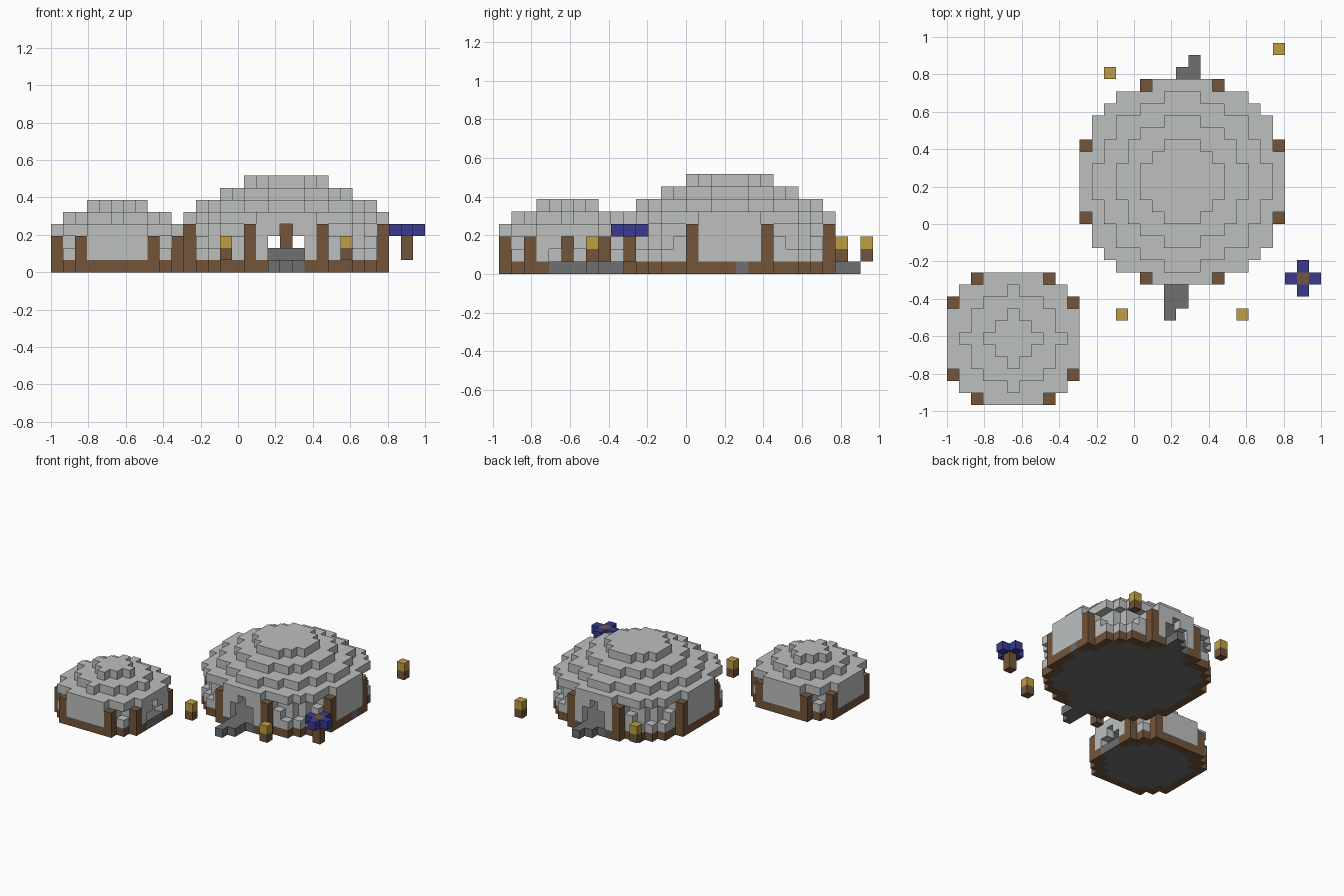
import bpy, bmesh
from mathutils import Vector

if "Cube" in bpy.data.objects:
    bpy.data.objects.remove(bpy.data.objects["Cube"])

V = 2 / 31                                  # block size
ORIGIN = Vector((-1, -15 * V, 0))
SIDES = [Vector(s) for s in ((1, 0, 0), (-1, 0, 0), (0, 1, 0), (0, -1, 0), (0, 0, 1), (0, 0, -1))]


def material(name, rgb):
    m = bpy.data.materials.new(name)
    m.use_nodes = True
    m.diffuse_color = (*rgb, 1)
    m.node_tree.nodes["Principled BSDF"].inputs["Base Color"].default_value = (*rgb, 1)
    return m


PALE = material("pale stone", (0.51, 0.53, 0.53))
DARK = material("dark stone", (0.16, 0.16, 0.16))
WOOD = material("brown wood", (0.17, 0.09, 0.043))
GLOW = material("lamp yellow", (0.52, 0.34, 0.055))
BLUE = material("petal blue", (0.042, 0.042, 0.28))


def blocks(name, cells, mat):
    """Mesh of unit blocks, with only the exposed sides."""
    cells = set(cells)
    bm = bmesh.new()
    for c in cells:
        mid = Vector(c) + Vector((0.5, 0.5, 0.5))
        for n in SIDES:
            if tuple(int(a + b) for a, b in zip(c, n)) in cells:
                continue
            u = Vector((n.y, n.z, n.x))
            w = n.cross(u)
            quad = [mid + (n + u * a + w * b) / 2 for a, b in ((-1, -1), (1, -1), (1, 1), (-1, 1))]
            bm.faces.new([bm.verts.new(ORIGIN + p * V) for p in quad])
    bmesh.ops.remove_doubles(bm, verts=bm.verts, dist=V / 100)
    me = bpy.data.meshes.new(name)
    bm.to_mesh(me)
    bm.free()
    me.materials.append(mat)
    ob = bpy.data.objects.new(name, me)
    bpy.context.collection.objects.link(ob)


def disc(limit, r):
    span = range(-r, r + 1)
    return {(x, y) for x in span for y in span if x * x + y * y <= limit}


def rim(shape):
    return {(x, y) for x, y in shape
            if any((x + a, y + b) not in shape for a, b in ((1, 0), (-1, 0), (0, 1), (0, -1)))}


def hut(name, cx, cy, r, limit, wall_limits, roof_limits, doors, floor_gap):
    def at(shape, z):
        return {(cx + x, cy + y, z) for x, y in shape}

    posts = {(s * a, t * b) for a, b in ((r, 3), (3, r)) for s in (1, -1) for t in (1, -1)}
    plan = disc(limit, r) - posts
    top = len(wall_limits) + 1

    # Floor with a wooden rim, open at the doorways
    ring = (rim(plan) | posts) - floor_gap
    blocks(name + "_floor_rim", at(ring, 0), WOOD)
    blocks(name + "_floor", at((plan | posts) - ring, 0), DARK)

    # Walls step inward at the diagonals towards the roof
    wall = set()
    for z, lim in enumerate(wall_limits, 1):
        shape = {p for p in plan
                 if max(abs(p[0]), abs(p[1])) == r or p[0] ** 2 + p[1] ** 2 <= lim}
        half = 0 if z == top - 1 else 1
        gap = set()
        for dx, dy in doors:
            for k in range(-half, half + 1):
                gap.add((dx * r + dy * k, dy * r + dx * k))
        wall |= at(rim(shape) - gap, z)
    blocks(name + "_wall", wall, PALE)

    # Outer posts and the post in the middle
    blocks(name + "_posts", {c for z in range(1, top) for c in at(posts, z)}, WOOD)
    blocks(name + "_centre_post", {(cx, cy, z) for z in range(1, top)}, WOOD)

    # Stepped domed roof
    roof = at(plan, top)
    for z, lim in enumerate(roof_limits, top + 1):
        roof |= at(disc(lim, r), z)
    blocks(name + "_roof", roof, PALE)


# Large hut: doors front and back
hut("large_hut", 19, 18, 8, 74, (74, 71, 64), (50, 26, 10), ((0, -1), (0, 1)),
    {(k, s * 8) for k in (-1, 0, 1) for s in (1, -1)} | {(8, 1)})
blocks("hearth", {(19 + x, 18 + y, 1) for x in (-1, 0, 1) for y in (-1, 0, 1) if x or y}, DARK)

# Small hut: one door towards the large hut's side
hut("small_hut", 5, 5, 5, 32, (32, 31), (16, 4), ((1, 0),), {(5, k) for k in (-1, 0, 1)})

# Crooked stone paths
blocks("front_path", {(18, 9, 0), (19, 9, 0), (18, 8, 0), (19, 8, 0), (18, 7, 0)}, DARK)
blocks("back_path", {(19, 27, 0), (20, 27, 0), (20, 28, 0)}, DARK)

# Lamps on short posts
for n, (x, y) in enumerate(((14, 7), (24, 7), (27, 29), (13, 27)), 1):
    blocks(f"lamp_post_{n}", {(x, y, 1)}, WOOD)
    blocks(f"lamp_{n}", {(x, y, 2)}, GLOW)

# Post with four blue arms
blocks("flower_stem", {(29, 10, z) for z in (1, 2, 3)}, WOOD)
blocks("flower_petals", {(28, 10, 3), (30, 10, 3), (29, 9, 3), (29, 11, 3)}, BLUE)
